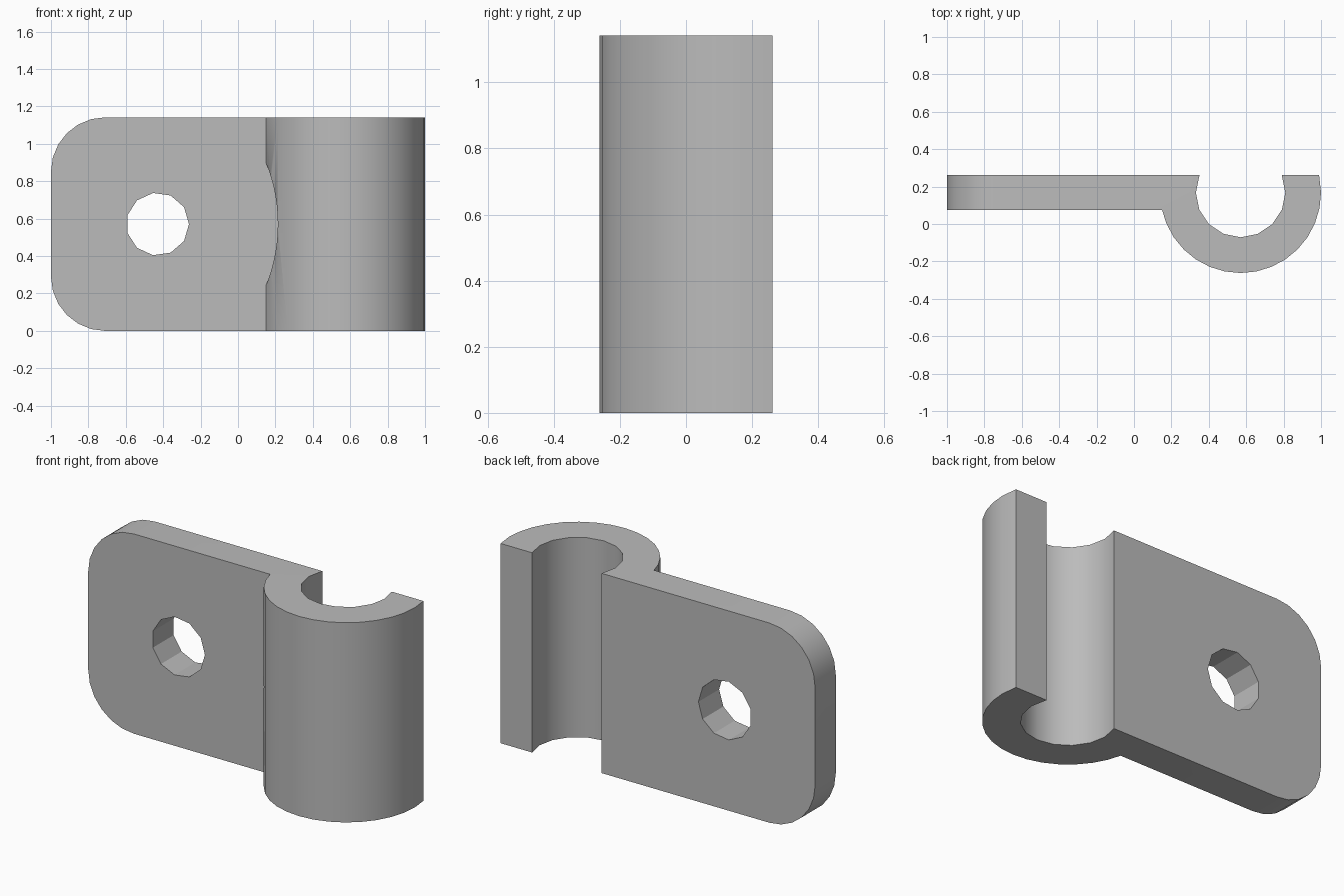
import bpy, bmesh
from math import cos, sin, asin, pi, radians
from mathutils import Vector

cube = bpy.data.objects.get("Cube")
if cube:
    bpy.data.objects.remove(cube, do_unlink=True)

HEIGHT = 1.142
BACK, FRONT = 0.262, 0.075        # plate faces along y
CX, CY = 0.57, 0.168              # barrel axis
OUTER, INNER = 0.43, 0.239        # barrel radii
CORNER = 0.29

steel = bpy.data.materials.new("grey_metal")
steel.use_nodes = True
grey = (0.5, 0.5, 0.5, 1)
steel.diffuse_color = grey
steel.node_tree.nodes["Principled BSDF"].inputs["Base Color"].default_value = grey


def arc(cx, cy, r, start, end, steps):
    angles = [start + (end - start) * i / steps for i in range(steps + 1)]
    return [(cx + r * cos(a), cy + r * sin(a)) for a in angles]


def prism(name, outline, axis, low, high):
    """Extrude a 2D outline along y or z between two levels."""
    bm = bmesh.new()
    place = (lambda p, t: (p[0], t, p[1])) if axis == "y" else (lambda p, t: (p[0], p[1], t))
    rings = [[bm.verts.new(place(p, t)) for p in outline] for t in (low, high)]
    for ring in rings:
        bm.faces.new(ring)
    n = len(outline)
    for i in range(n):
        j = (i + 1) % n
        bm.faces.new((rings[0][i], rings[0][j], rings[1][j], rings[1][i]))
    bmesh.ops.recalc_face_normals(bm, faces=bm.faces)
    mesh = bpy.data.meshes.new(name)
    bm.to_mesh(mesh)
    bm.free()
    mesh.materials.append(steel)
    obj = bpy.data.objects.new(name, mesh)
    bpy.context.collection.objects.link(obj)
    return obj


def boolean(target, cutter, operation):
    mod = target.modifiers.new(cutter.name, "BOOLEAN")
    mod.operation, mod.object, mod.solver = operation, cutter, "EXACT"
    bpy.context.view_layer.objects.active = target
    bpy.ops.object.modifier_apply(modifier=mod.name)
    bpy.data.objects.remove(cutter, do_unlink=True)


# Plate and open barrel as one profile
rise = BACK - CY
step = pi / 16
outer = arc(CX, CY, OUTER, pi + step, 2 * pi, 15)
outer = [(CX - (OUTER**2 - (CY - FRONT)**2) ** 0.5, FRONT)] + outer[1:]
outer += [(CX + OUTER * cos(asin(rise / OUTER)), BACK)]
lip = INNER * cos(asin(rise / INNER))
inner = [(CX + lip, BACK)] + arc(CX, CY, INNER, 2 * pi, pi, 8) + [(CX - lip, BACK)]
profile = [(-1, BACK), (-1, FRONT)] + outer + inner
clip = prism("clip_bracket", profile, "z", 0, HEIGHT)

# Rounded plate corners
inset = -1 + CORNER
silhouette = [(1.2, -0.1), (1.2, HEIGHT + 0.1), (inset, HEIGHT + 0.1)]
silhouette += arc(inset, HEIGHT - CORNER, CORNER, pi / 2, pi, 6)
silhouette += arc(inset, CORNER, CORNER, pi, 3 * pi / 2, 6) + [(inset, -0.1)]
boolean(clip, prism("corner_shape", silhouette, "y", -0.6, 0.6), "INTERSECT")

# Screw hole
hole = arc(-0.43, HEIGHT / 2, 0.168, 0, 2 * pi, 11)[:-1]
boolean(clip, prism("hole_cutter", hole, "y", -0.6, 0.6), "DIFFERENCE")

# Shallow clearance scoop in the barrel beside the plate
scoop = arc(-0.67, HEIGHT / 2, 0.883, -pi / 7, pi / 7, 16)
boolean(clip, prism("scoop_cutter", scoop, "y", -0.6, FRONT), "DIFFERENCE")

bpy.ops.object.select_all(action="DESELECT")
clip.select_set(True)
bpy.context.view_layer.objects.active = clip
bpy.ops.object.shade_smooth_by_angle(angle=radians(30))
